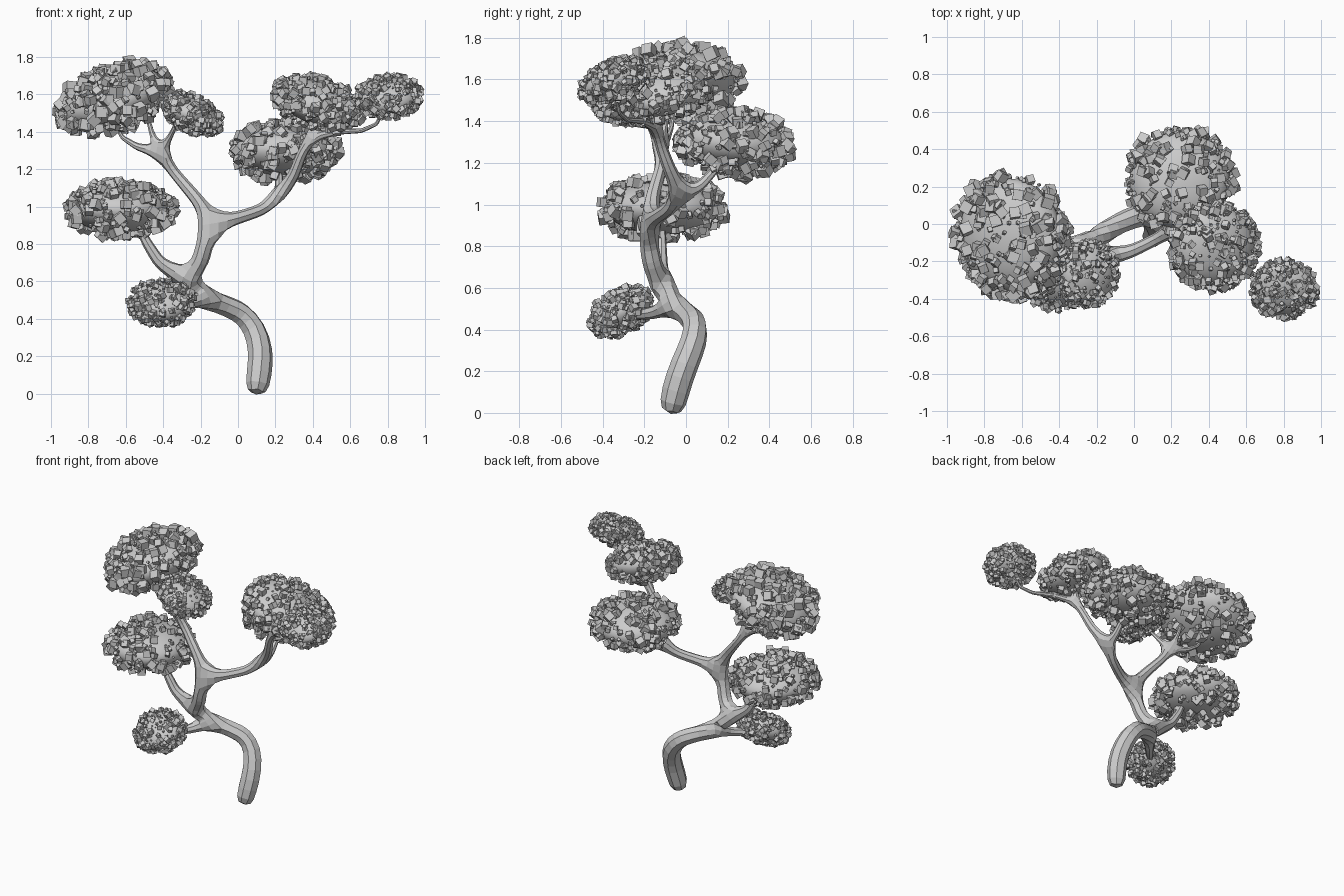
import bpy, bmesh, math, random
from mathutils import Matrix, Vector, Euler

if "Cube" in bpy.data.objects:
    bpy.data.objects.remove(bpy.data.objects["Cube"])

random.seed(7)

# Branch chains (x, y, z, radius); the first point of each later chain is an existing joint
J0 = (-0.19, -0.06, 0.53, 0.066)
J1 = (-0.27, -0.11, 0.60, 0.062)
J2 = (-0.13, -0.18, 0.91, 0.06)
J3 = (-0.42, -0.12, 1.29, 0.04)
J4 = (0.22, -0.02, 1.05, 0.048)
J5 = (0.39, -0.14, 1.37, 0.029)
chains = [
    [(0.095, -0.075, -0.015, 0.066), (0.115, -0.05, 0.11, 0.072), (0.125, -0.01, 0.23, 0.072),
     (0.09, 0.045, 0.35, 0.068), (0.02, 0.045, 0.43, 0.063), (-0.09, 0.0, 0.48, 0.061), J0, J1],
    [J0, (-0.27, -0.16, 0.48, 0.034), (-0.35, -0.25, 0.47, 0.024)],
    [J1, (-0.42, -0.12, 0.70, 0.036), (-0.49, -0.12, 0.81, 0.029), (-0.54, -0.12, 0.92, 0.02)],
    [J1, (-0.20, -0.16, 0.71, 0.05), (-0.175, -0.18, 0.81, 0.05), J2],
    [J2, (-0.22, -0.16, 1.04, 0.037), (-0.34, -0.12, 1.18, 0.031), J3],
    [J3, (-0.54, -0.09, 1.32, 0.02), (-0.62, -0.07, 1.37, 0.013), (-0.66, -0.06, 1.45, 0.01)],
    [J3, (-0.46, -0.10, 1.39, 0.016), (-0.49, -0.08, 1.50, 0.011)],
    [J3, (-0.365, -0.17, 1.37, 0.016), (-0.32, -0.23, 1.46, 0.011)],
    [J2, (0.00, -0.14, 0.94, 0.037), (0.12, -0.08, 0.98, 0.035), J4],
    [J4, (0.22, 0.07, 1.09, 0.027), (0.22, 0.15, 1.18, 0.02)],
    [J4, (0.30, -0.08, 1.17, 0.033), (0.34, -0.12, 1.28, 0.029), J5],
    [J5, (0.42, -0.13, 1.48, 0.018)],
    [J5, (0.54, -0.21, 1.40, 0.017), (0.66, -0.28, 1.405, 0.013),
     (0.74, -0.32, 1.44, 0.011), (0.79, -0.34, 1.54, 0.01)],
]

# Trunk and branches: skinned skeleton
points, edges = [], []
for chain in chains:
    for p in chain:
        if p not in points:
            points.append(p)
    edges += [(points.index(a), points.index(b)) for a, b in zip(chain, chain[1:])]
mesh = bpy.data.meshes.new("trunk_and_branches")
mesh.from_pydata([p[:3] for p in points], edges, [])
tree = bpy.data.objects.new("trunk_and_branches", mesh)
bpy.context.collection.objects.link(tree)
skin = tree.modifiers.new("skin", 'SKIN')
skin.branch_smoothing = 0.3
for p, s in zip(points, mesh.skin_vertices[0].data):
    s.radius = (p[3], p[3])
mesh.skin_vertices[0].data[0].use_root = True
sub = tree.modifiers.new("subdivision", 'SUBSURF')
sub.levels = sub.render_levels = 1


def link(name, bm):
    me = bpy.data.meshes.new(name)
    bm.to_mesh(me)
    bm.free()
    ob = bpy.data.objects.new(name, me)
    bpy.context.collection.objects.link(ob)
    return ob


def clump(name, centre, radii, tilt, count, size):
    """Smooth squashed sphere covered with randomly turned cube leaves."""
    turn = (Matrix.Translation(centre)
            @ Euler([math.radians(a) for a in tilt]).to_matrix().to_4x4())
    bm = bmesh.new()
    bmesh.ops.create_uvsphere(bm, u_segments=32, v_segments=16, radius=1,
                              matrix=turn @ Matrix.Diagonal((*radii, 1)))
    for f in bm.faces:
        f.smooth = True
    link(name + "_core", bm)
    bm = bmesh.new()
    for _ in range(count):
        d = Vector([random.gauss(0, 1) for _ in range(3)]).normalized()
        on = Vector([a * r for a, r in zip(d, radii)])
        normal = Vector([a / r for a, r in zip(d, radii)]).normalized()
        edge = size * (0.2 + 0.8 * random.random() ** 1.2)
        pos = turn @ (on + normal * (edge * 0.3 + size * random.uniform(0, 0.25)))
        spin = Euler([random.uniform(0, math.tau) for _ in range(3)]).to_matrix().to_4x4()
        bmesh.ops.create_cube(bm, size=edge, matrix=Matrix.Translation(pos) @ spin)
    link(name + "_leaves", bm)


# Foliage clumps
clump("top_left_foliage", (-0.66, -0.06, 1.575), (0.285, 0.305, 0.14), (6, -19, 0), 360, 0.06)
clump("top_left_small_foliage", (-0.245, -0.265, 1.495), (0.155, 0.16, 0.08), (5, 24, 0), 400, 0.033)
clump("middle_left_foliage", (-0.63, -0.11, 0.985), (0.265, 0.275, 0.127), (0, 0, 0), 360, 0.052)
clump("low_foliage", (-0.41, -0.315, 0.485), (0.16, 0.145, 0.088), (32, 0, 0), 420, 0.033)
clump("right_foliage", (0.245, 0.235, 1.295), (0.27, 0.26, 0.132), (-4, 0, 0), 360, 0.052)
clump("top_right_foliage", (0.43, -0.12, 1.55), (0.225, 0.215, 0.11), (10, 19, 0), 380, 0.043)
clump("far_right_foliage", (0.805, -0.35, 1.59), (0.16, 0.15, 0.083), (24, -3, 0), 420, 0.034)
